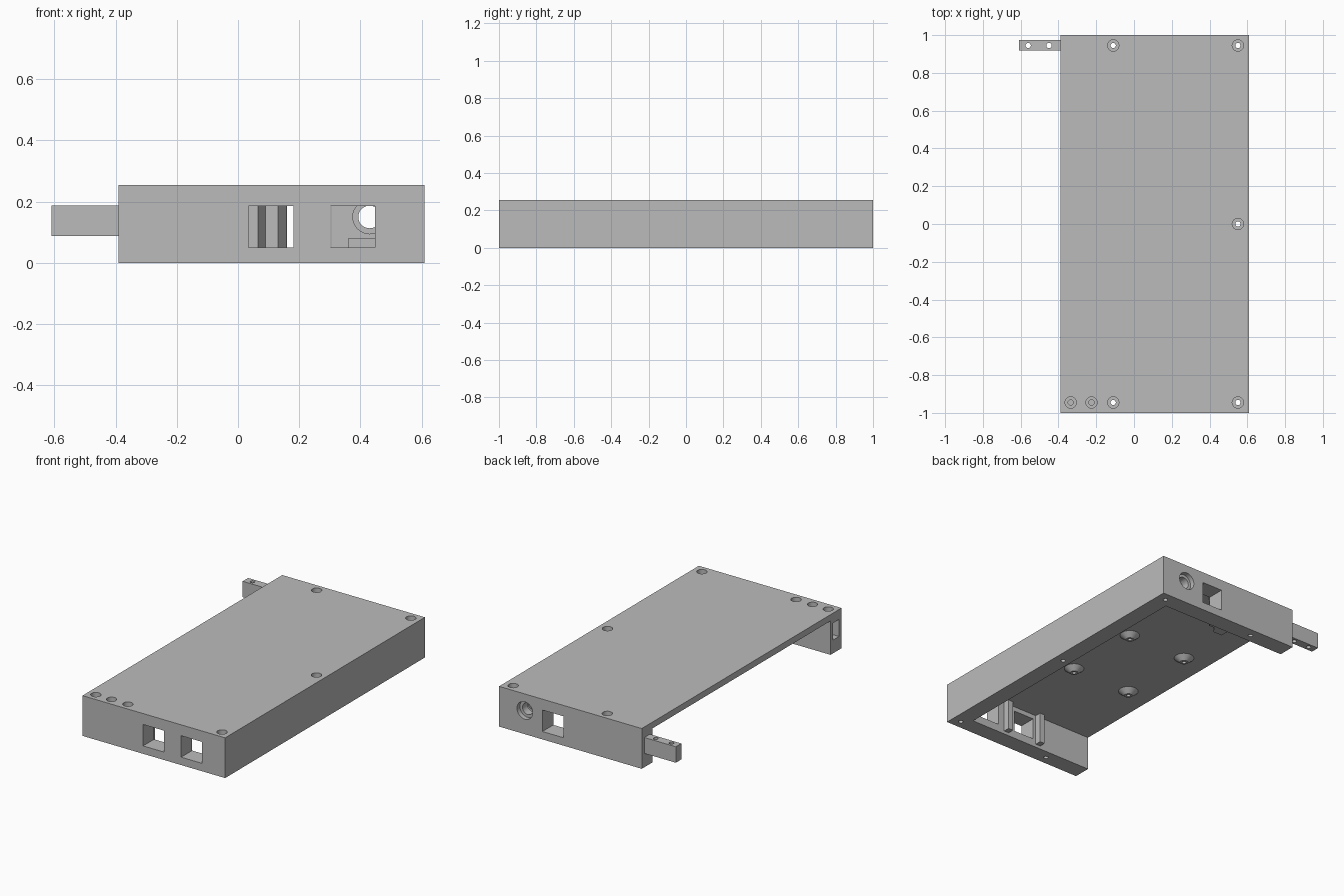
import bpy
import bmesh

old = bpy.data.objects.get("Cube")
if old:
    bpy.data.objects.remove(old, do_unlink=True)

grey = bpy.data.materials.new("plain grey")
grey.use_nodes = True
grey.diffuse_color = (0.5, 0.5, 0.5, 1)
grey.node_tree.nodes["Principled BSDF"].inputs["Base Color"].default_value = (0.5, 0.5, 0.5, 1)


def prism(name, outline, low, high, axis="Z"):
    """Extrude an outline: (x, y) along Z or (x, z) along Y."""
    place = (lambda a, b, c: (a, b, c)) if axis == "Z" else (lambda a, b, c: (a, c, b))
    bm = bmesh.new()
    face = bm.faces.new([bm.verts.new(place(a, b, low)) for a, b in outline])
    grown = bmesh.ops.extrude_face_region(bm, geom=[face])["geom"]
    for v in grown:
        if isinstance(v, bmesh.types.BMVert):
            v.co[2 if axis == "Z" else 1] = high
    bmesh.ops.recalc_face_normals(bm, faces=bm.faces[:])
    mesh = bpy.data.meshes.new(name)
    bm.to_mesh(mesh)
    bm.free()
    mesh.materials.append(grey)
    obj = bpy.data.objects.new(name, mesh)
    bpy.context.collection.objects.link(obj)
    return obj


def box(name, x, y, z):
    return prism(name, [(x[0], y[0]), (x[1], y[0]), (x[1], y[1]), (x[0], y[1])], *z)


def cone(name, center, r1, r2, depth, along_y=False):
    rot = (1.5707963, 0, 0) if along_y else (0, 0, 0)
    bpy.ops.mesh.primitive_cone_add(vertices=32, radius1=r1, radius2=r2, depth=depth,
                                    location=center, rotation=rot)
    obj = bpy.context.object
    obj.name = name
    obj.data.materials.append(grey)
    return obj


def rod(center, r, depth, along_y=False):
    return cone("cutter", center, r, r, depth, along_y)


def cut(target, cutter):
    cutter.hide_render = True
    mod = target.modifiers.new("cut", "BOOLEAN")
    mod.operation = "DIFFERENCE"
    mod.solver = "EXACT"
    mod.object = cutter
    bpy.context.view_layer.objects.active = target
    bpy.ops.object.modifier_apply(modifier=mod.name)
    bpy.data.objects.remove(cutter, do_unlink=True)


LEFT, RIGHT, TOP, WALL, PLATE = -0.39, 0.61, 0.255, 0.11, 0.215

# Case, open underneath and along one long side
case = box("case", (LEFT, RIGHT), (-1, 1), (0, TOP))
cut(case, box("cutter", (LEFT - 0.1, RIGHT - WALL), (WALL - 1, 1 - WALL), (-0.1, PLATE)))

# Counterbored screw holes through the walls
for x, y in [(-0.11, 0.945), (0.55, 0.945), (0.55, 0), (-0.11, -0.945), (0.55, -0.945)]:
    cut(case, rod((x, y, 0.1), 0.014, 0.6))
    cut(case, rod((x, y, TOP), 0.03, 0.07))

# Socket for a neighbouring tab, with its two screw holes
cut(case, box("cutter", (LEFT - 0.1, -0.165), (-0.975, -0.917), (0.084, 0.192)))
for x in (-0.335, -0.225):
    cut(case, rod((x, -0.945, 0.2), 0.014, 0.2))
    cut(case, rod((x, -0.945, TOP), 0.03, 0.07))

# Rectangular ports in both end walls
for x, y in [(0.035, -0.945), (0.302, -0.945), (0.16, 0.945)]:
    cut(case, box("cutter", (x, x + 0.146), (y - 0.08, y + 0.08), (0.05, 0.186)))

# Round port with a lip in the middle
cut(case, rod((0.43, 0.945, 0.15), 0.037, 0.3, True))
for y in (0.885, 1.005):
    cut(case, rod((0.43, y, 0.15), 0.055, 0.07, True))

# Tab with two screw holes
tab = box("joining_tab", (-0.61, LEFT), (0.918, 0.973), (0.087, 0.188))
for x in (-0.56, -0.45):
    cut(tab, rod((x, 0.945, 0.14), 0.014, 0.3))

# Tapered bosses below the plate
bosses = []
for x in (-0.22, 0.2):
    for y in (-0.315, 0.2):
        boss = cone("mounting_boss", (x, y, PLATE - 0.014), 0.024, 0.06, 0.03)
        cut(boss, rod((x, y, PLATE - 0.03), 0.012, 0.03))
        bosses.append(boss)

# Stepped guide beside the back port
inner = 1 - WALL
prism("port_guide", [(0.0, inner), (0.0, inner - 0.08), (0.065, inner - 0.08), (0.09, inner - 0.04),
                     (0.13, inner - 0.04), (0.158, inner)], 0.02, PLATE)

# Low ledge under the round port
prism("port_ledge", [(0.36, 0.05), (0.5, 0.05), (0.5, 0.08), (0.36, 0.08)],
      inner - 0.05, inner, "Y")

# Ribs inside the front wall
for x in (-0.02, 0.225):
    box("front_rib", (x, x + 0.035), (WALL - 1, WALL - 0.96), (0.02, PLATE))

for obj in [case, tab] + bosses:
    bpy.ops.object.select_all(action="DESELECT")
    obj.select_set(True)
    bpy.context.view_layer.objects.active = obj
    bpy.ops.object.shade_smooth_by_angle(angle=0.5)
